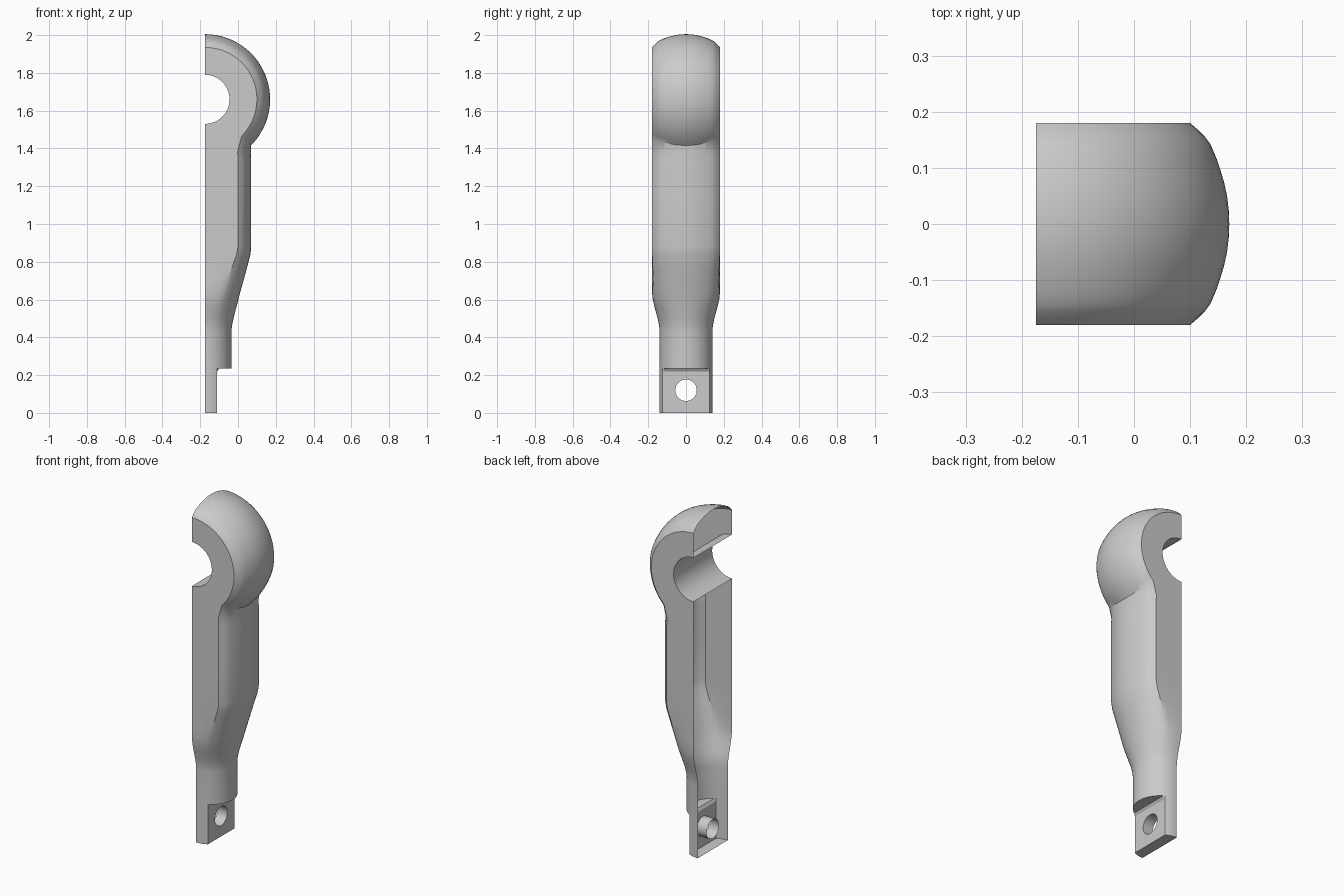
import bpy, bmesh, math

if "Cube" in bpy.data.objects:
    bpy.data.objects.remove(bpy.data.objects["Cube"])

N = 26                      # spans across one cross-section, from +y round to -y
BACK = -0.175               # open back plane
CZ, R, HOLE_R = 1.66, 0.345, 0.13
# crowned front profile: half width and drop, from side edge to centre
CROWN = [(.18, .07), (.168, .056), (.155, .043), (.143, .034), (.12, .024),
         (.1, .017), (.075, .0095), (.05, .004), (.025, .001), (0, 0)]


def crown(k):
    """Signed y and drop for span index k (4..22)."""
    if k <= 13:
        return CROWN[k - 4]
    y, d = CROWN[22 - k]
    return -y, d


def flat_sided(place, inner):
    """Section with flat side walls running from the inner point to the crown."""
    pts = []
    for k in range(N + 1):
        if 4 <= k <= 22:
            y, d = crown(k)
            x, z = place(d)
        else:
            f = min(k, N - k) / 4
            y = .18 if k < 4 else -.18
            ex, ez = place(.07)
            x, z = inner[0] + (ex - inner[0]) * f, inner[1] + (ez - inner[1]) * f
        pts.append((x, y, z))
    return pts


def shaft_row(z, xmax, w, flat, clamp=9):
    """Blend of flat-sided and half-round sections at height z."""
    a = flat_sided(lambda d: (xmax - d, z), (BACK, z))
    out = []
    for k, (x, y, _) in enumerate(a):
        t = math.pi * k / N
        rx, ry = BACK + (xmax - BACK) * math.sin(t), w * math.cos(t)
        fy = y * w / .18
        out.append((min(flat * x + (1 - flat) * rx, clamp), flat * fy + (1 - flat) * ry, z))
    return out


# round head: sections swept about the cross-hole axis
rows = []
HEAD = 28
for i in range(HEAD + 1):
    f = i / HEAD
    a, b = math.radians(90 - 135 * f), math.radians(90 - 180 * f)
    rows.append(flat_sided(
        lambda d: (BACK + (R - d) * math.cos(a), CZ + (R - d) * math.sin(a)),
        (BACK + HOLE_R * math.cos(b), CZ + HOLE_R * math.sin(b))))

# shaft, taper, neck and stepped tab: height, front x, half width, flatness
for r in [(1.385, .068, .18, 1), (1.34, .07, .18, 1), (1.1, .07, .18, 1), (.88, .07, .18, 1),
          (.84, .066, .18, .95), (.77, .048, .18, .8), (.7, .029, .18, .62),
          (.64, .012, .18, .45), (.6, .002, .176, .33), (.55, -.011, .164, .2),
          (.5, -.024, .15, .08), (.46, -.032, .142, 0), (.43, -.035, .14, 0),
          (.235, -.035, .14, 0), (.235, -.035, .14, 0, -.1),
          (.22, -.035, .14, 0, -.11), (0, -.035, .14, 0, -.11)]:
    rows.append(shaft_row(*r))

bm = bmesh.new()
grid = [[bm.verts.new(p) for p in row] for row in rows]
last = len(grid) - 2
for i in range(len(grid) - 1):
    for k in range(N):
        if i == last and 4 <= k < 22:
            continue        # tab front is filled around its hole below
        bm.faces.new((grid[i][k], grid[i + 1][k], grid[i + 1][k + 1], grid[i][k + 1]))
    if i < HEAD:            # half-round cross hole wall
        bm.faces.new((grid[i][0], grid[i][N], grid[i + 1][N], grid[i + 1][0]))
bm.faces.new(grid[-1])      # floor of the tab

# screw hole tube in the tab
S = 32
rings = [[bm.verts.new((x, .057 * math.cos(2 * math.pi * j / S),
                        .12 + .057 * math.sin(2 * math.pi * j / S))) for j in range(S)]
         for x in (-.11, BACK)]
for j in range(S):
    n = (j + 1) % S
    bm.faces.new((rings[0][j], rings[0][n], rings[1][n], rings[1][j]))

# tab front face around the hole
top, low = grid[-2][4:23], grid[-1][4:23]
loop = top + low[::-1]
edges = [bm.edges.get((rings[0][j], rings[0][(j + 1) % S])) for j in range(S)]
for j in range(len(loop)):
    pair = (loop[j], loop[(j + 1) % len(loop)])
    edges.append(bm.edges.get(pair) or bm.edges.new(pair))
bmesh.ops.triangle_fill(bm, use_beauty=True, use_dissolve=False, edges=edges, normal=(1, 0, 0))

bmesh.ops.remove_doubles(bm, verts=bm.verts, dist=2e-4)
bmesh.ops.recalc_face_normals(bm, faces=bm.faces)

mesh = bpy.data.meshes.new("handle_half")
bm.to_mesh(mesh)
bm.free()
obj = bpy.data.objects.new("handle_half", mesh)
bpy.context.collection.objects.link(obj)

mat = bpy.data.materials.new("plain grey")
mat.diffuse_color = (.6, .6, .6, 1)
mat.use_nodes = True
mat.node_tree.nodes["Principled BSDF"].inputs["Base Color"].default_value = mat.diffuse_color
mesh.materials.append(mat)

bpy.context.view_layer.objects.active = obj
obj.select_set(True)
bpy.ops.object.shade_smooth_by_angle(angle=math.radians(30))
